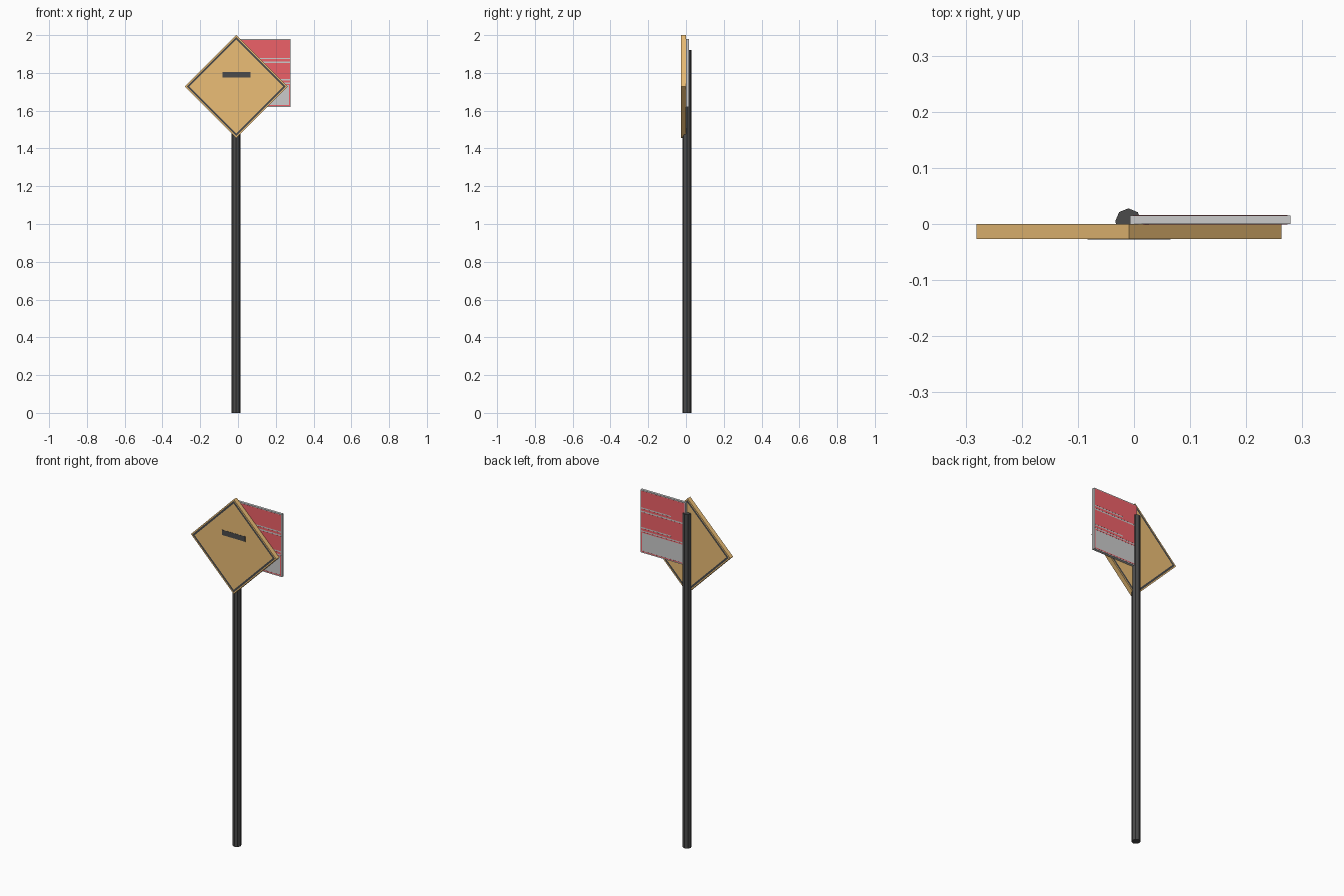
import bpy, bmesh
from math import pi

if "Cube" in bpy.data.objects:
    bpy.data.objects.remove(bpy.data.objects["Cube"])


def material(name, rgb):
    m = bpy.data.materials.new(name)
    m.diffuse_color = (*rgb, 1)
    m.use_nodes = True
    m.node_tree.nodes["Principled BSDF"].inputs["Base Color"].default_value = m.diffuse_color
    return m


ORANGE = material("orange", (0.83, 0.51, 0.18))
BLACK = material("black", (0.07, 0.07, 0.07))
RED = material("red", (0.85, 0.12, 0.14))


def finish(name, bm, mats=()):
    me = bpy.data.meshes.new(name)
    bmesh.ops.recalc_face_normals(bm, faces=bm.faces)
    bm.to_mesh(me)
    bm.free()
    for m in mats:
        me.materials.append(m)
    ob = bpy.data.objects.new(name, me)
    bpy.context.collection.objects.link(ob)
    return ob


def add_box(bm, x0, x1, y0, y1, z0, z1):
    for v in bmesh.ops.create_cube(bm, size=1)["verts"]:
        v.co.x = x1 if v.co.x > 0 else x0
        v.co.y = y1 if v.co.y > 0 else y0
        v.co.z = z1 if v.co.z > 0 else z0


def box(name, dims, mats=()):
    bm = bmesh.new()
    add_box(bm, *dims)
    return finish(name, bm, mats)


CX = -0.009

# Eight-sided pole
bpy.ops.mesh.primitive_cylinder_add(vertices=8, radius=0.0235, depth=1.92,
                                    location=(CX - 0.001, 0.0045, 0.96))
pole = bpy.context.object
pole.name = "pole"
pole.data.materials.append(BLACK)

# Diamond plate with a black border inset into both faces
R, CZ = 0.272, 1.728
bm = bmesh.new()
front = bm.faces.new([bm.verts.new((CX + x * R, -0.0265, CZ + z * R))
                      for x, z in ((0, -1), (1, 0), (0, 1), (-1, 0))])
ext = bmesh.ops.extrude_face_region(bm, geom=[front], use_keep_orig=True)
for v in ext["geom"]:
    if isinstance(v, bmesh.types.BMVert):
        v.co.y = 0
bmesh.ops.recalc_face_normals(bm, faces=bm.faces)
for face in [f for f in bm.faces if abs(f.normal.y) > 0.9]:
    bmesh.ops.inset_region(bm, faces=[face], thickness=0.009)
    border = bmesh.ops.inset_region(bm, faces=[face], thickness=0.015)["faces"]
    for f in border:
        f.material_index = 1
finish("diamond_plate", bm, (ORANGE, BLACK))

# Black bar symbol on the diamond
box("symbol_bar", (CX - 0.074, CX + 0.074, -0.0275, -0.026, 1.776, 1.806), (BLACK,))

# Grey side panel
X0, X1, Y0, Y1 = -0.007, 0.279, 0.0, 0.015
box("side_panel", (X0, X1, Y0, Y1, 1.62, 1.98))

# Red fields on both faces: the gaps between them leave the grey lines
L, Rt, SHORT = X0 + 0.005, X1 - 0.005, 0.085
fields = []
for low, top in ((1.861, 1.975), (1.748, 1.853)):
    fields += [(L, Rt, low + 0.019, top),       # main field
               (L, Rt, low, low + 0.012),       # strip under short line
               (L, SHORT, low + 0.012, low + 0.019)]  # end of short line
fields += [(L, Rt, 1.735, 1.741),               # outline of grey field
           (L, Rt, 1.625, 1.630),
           (L, L + 0.005, 1.630, 1.735),
           (Rt - 0.005, Rt, 1.630, 1.735)]
bm = bmesh.new()
for x0, x1, z0, z1 in fields:
    for y0, y1 in ((Y0 - 0.0006, Y0 + 0.001), (Y1 - 0.001, Y1 + 0.0006)):
        add_box(bm, x0, x1, y0, y1, z0, z1)
finish("red_fields", bm, (RED,))
